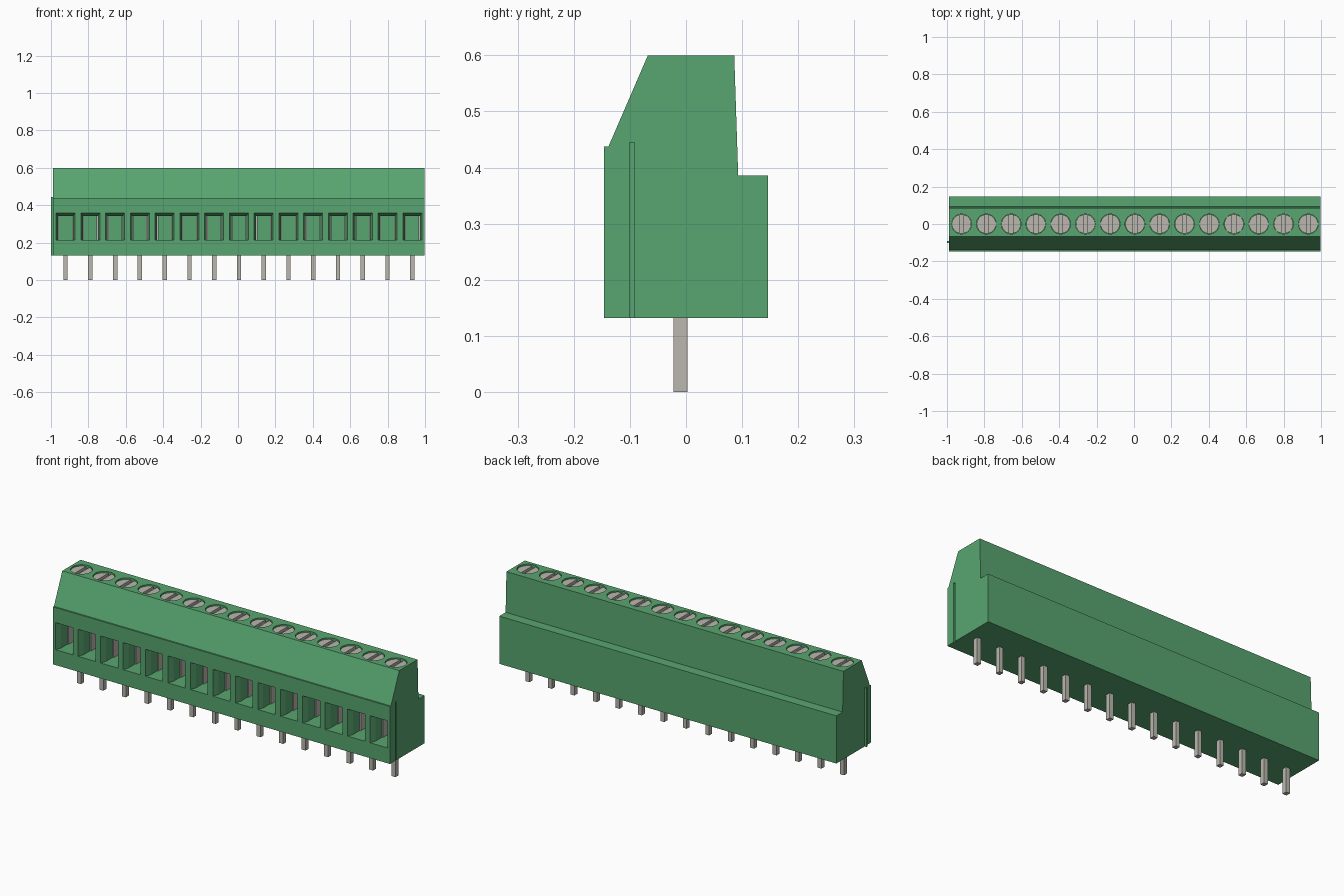
import bpy, bmesh, math

if "Cube" in bpy.data.objects:
    bpy.data.objects.remove(bpy.data.objects["Cube"], do_unlink=True)

COUNT = 15
X0, X1 = -0.988, 0.998            # ends of the housing
PITCH = (X1 - X0) / COUNT
CENTRES = [X0 + PITCH * (i + 0.5) for i in range(COUNT)]


def material(name, rgb):
    m = bpy.data.materials.new(name)
    m.use_nodes = True
    m.diffuse_color = (*rgb, 1)
    m.node_tree.nodes["Principled BSDF"].inputs["Base Color"].default_value = (*rgb, 1)
    return m


green = material("green plastic", (0.098, 0.376, 0.162))
metal = material("grey metal", (0.49, 0.475, 0.42))


def loft(bm, *rings):
    """Closed solid through rings that have the same number of points."""
    rows = [[bm.verts.new(p) for p in ring] for ring in rings]
    n = len(rows[0])
    for a, b in zip(rows, rows[1:]):
        for i in range(n):
            j = (i + 1) % n
            bm.faces.new((a[i], a[j], b[j], b[i]))
    bm.faces.new(rows[0][::-1])
    bm.faces.new(rows[-1])


def box(bm, x, y, z):
    loft(bm, *[[(x[0], y[0], h), (x[1], y[0], h), (x[1], y[1], h), (x[0], y[1], h)] for h in z])


def prism(bm, pts, z0, z1):
    loft(bm, *[[(x, y, z) for x, y in pts] for z in (z0, z1)])


def circle(cx, r, n=32):
    return [(cx + r * math.cos(2 * math.pi * i / n), r * math.sin(2 * math.pi * i / n)) for i in range(n)]


def finish(bm, name, mat):
    bmesh.ops.recalc_face_normals(bm, faces=bm.faces[:])
    mesh = bpy.data.meshes.new(name)
    bm.to_mesh(mesh)
    bm.free()
    ob = bpy.data.objects.new(name, mesh)
    bpy.context.collection.objects.link(ob)
    mesh.materials.append(mat)
    return ob


def activate(ob):
    bpy.ops.object.select_all(action="DESELECT")
    ob.select_set(True)
    bpy.context.view_layer.objects.active = ob


# Housing: side profile swept along x
profile = [(-0.146, 0.132), (0.146, 0.132), (0.146, 0.386), (0.093, 0.386),
           (0.086, 0.6), (-0.068, 0.6), (-0.138, 0.438), (-0.146, 0.438)]
bm = bmesh.new()
loft(bm, *[[(x, y, z) for y, z in profile] for x in (X0, X1)])
housing = finish(bm, "housing", green)

# Cutter: flared wire openings, screw wells and the end groove
bm = bmesh.new()
for c in CENTRES:
    rings = []
    for y, half, top in ((-0.156, 0.0545, 0.363), (-0.116, 0.040, 0.342), (0.06, 0.040, 0.342)):
        rings.append([(c - half, y, 0.214), (c + half, y, 0.214), (c + half, y, top), (c - half, y, top)])
    loft(bm, *rings)
    prism(bm, circle(c, 0.053), 0.57, 0.62)
box(bm, (X1 - 0.012, X1 + 0.02), (-0.101, -0.092), (0.12, 0.445))
cutter = finish(bm, "cutter", green)
cutter.hide_render = True

mod = housing.modifiers.new("openings", "BOOLEAN")
mod.operation = "DIFFERENCE"
mod.solver = "EXACT"
mod.object = cutter
activate(housing)
bpy.ops.object.modifier_apply(modifier=mod.name)
bpy.data.objects.remove(cutter, do_unlink=True)
activate(housing)
bpy.ops.object.shade_smooth_by_angle(angle=math.radians(15))

# Joining rib on the right end
bm = bmesh.new()
box(bm, (-1.0, X0 + 0.004), (-0.101, -0.092), (0.132, 0.445))
finish(bm, "joining_rib", green)

# Slotted screws: a disc with two raised half heads
bm = bmesh.new()
R, SLOT = 0.0515, 0.010
a0 = math.acos(SLOT / R)
for c in CENTRES:
    prism(bm, circle(c, R), 0.565, 0.580)
    for side in (-1, 1):
        arc = [-a0 + 2 * a0 * i / 14 for i in range(15)]
        prism(bm, [(c + side * R * math.cos(a), R * math.sin(a)) for a in arc], 0.580, 0.593)
screws = finish(bm, "screws", metal)
activate(screws)
bpy.ops.object.shade_smooth_by_angle(angle=math.radians(15))

# Metal clamp sides inside each opening
bm = bmesh.new()
for c in CENTRES:
    for side in (-1, 1):
        box(bm, sorted((c + side * 0.034, c + side * 0.0405)), (-0.06, 0.0605), (0.2135, 0.3425))
finish(bm, "clamp_sides", metal)

# Solder pins
bm = bmesh.new()
for c in CENTRES:
    box(bm, (c - 0.0115, c + 0.0115), (-0.022, 0.003), (0, 0.15))
finish(bm, "pins", metal)
